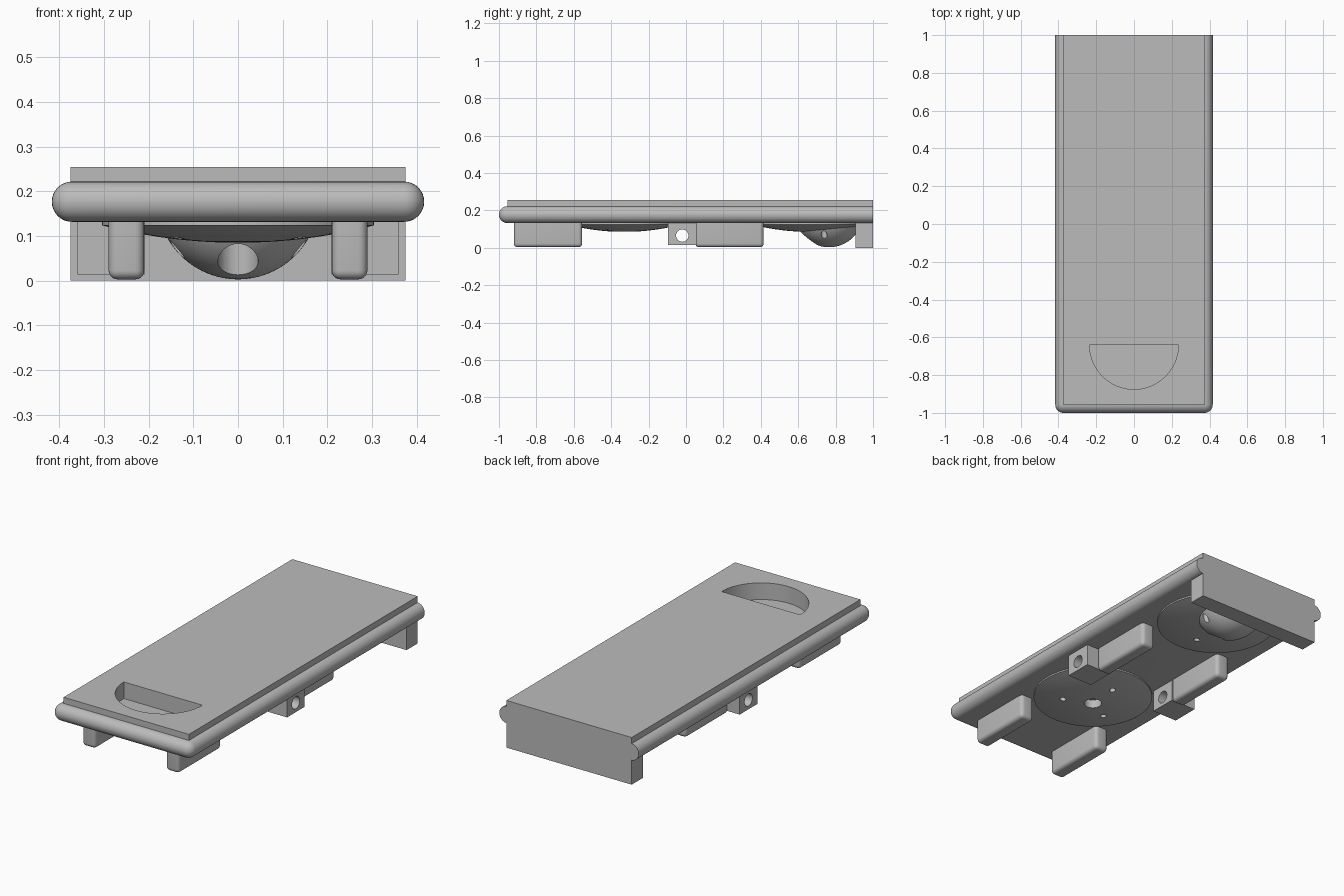
import bpy, bmesh, math
from mathutils import Matrix, Vector

if "Cube" in bpy.data.objects:
    bpy.data.objects.remove(bpy.data.objects["Cube"], do_unlink=True)

grey = bpy.data.materials.new("plain grey")
grey.use_nodes = True
COLOUR = (0.5, 0.5, 0.5, 1)
grey.diffuse_color = COLOUR
grey.node_tree.nodes["Principled BSDF"].inputs["Base Color"].default_value = COLOUR


def finish(bm, name):
    bmesh.ops.recalc_face_normals(bm, faces=bm.faces)
    mesh = bpy.data.meshes.new(name)
    bm.to_mesh(mesh)
    bm.free()
    mesh.materials.append(grey)
    obj = bpy.data.objects.new(name, mesh)
    bpy.context.collection.objects.link(obj)
    return obj


def box_mesh(x, y, z):
    bm = bmesh.new()
    bmesh.ops.create_cube(bm, size=1)
    for v in bm.verts:
        v.co = Vector(r[0] if c < 0 else r[1] for c, r in zip(v.co, (x, y, z)))
    return bm


def box(name, x, y, z):
    return finish(box_mesh(x, y, z), name)


def rounded(bm, edges, radius, segments):
    bmesh.ops.bevel(bm, geom=edges, offset=radius, segments=segments,
                    profile=0.5, affect='EDGES', clamp_overlap=True)


def cylinder(name, radius, depth, centre, axis='Z'):
    bm = bmesh.new()
    turn = Matrix.Rotation(math.pi / 2, 4, 'Y') if axis == 'X' else Matrix()
    bmesh.ops.create_cone(bm, cap_ends=True, segments=48, radius1=radius, radius2=radius,
                          depth=depth, matrix=Matrix.Translation(centre) @ turn)
    return finish(bm, name)


def cap(name, y, bottom, rim, rim_z, top, steps):
    """Downward spherical cap closed by a short straight lip."""
    rise = rim_z - bottom
    sphere = (rim ** 2 + rise ** 2) / (2 * rise)
    reach = math.asin(rim / sphere)
    points = [(sphere * math.sin(reach * i / steps),
               bottom + sphere * (1 - math.cos(reach * i / steps))) for i in range(steps + 1)]
    points += [(rim, top), (0, top)]
    bm = bmesh.new()
    verts = [bm.verts.new((r, y, z)) for r, z in points]
    edges = [bm.edges.new(pair) for pair in zip(verts, verts[1:])]
    bmesh.ops.spin(bm, geom=verts + edges, cent=(0, y, 0), axis=(0, 0, 1),
                   angle=math.tau, steps=72)
    bmesh.ops.remove_doubles(bm, verts=bm.verts, dist=0.0001)
    return finish(bm, name)


def cut(obj, cutters):
    for cutter in cutters:
        cutter.hide_render = True
        mod = obj.modifiers.new("cut", 'BOOLEAN')
        mod.operation = 'DIFFERENCE'
        mod.solver = 'EXACT'
        mod.object = cutter
        bpy.context.view_layer.objects.active = obj
        bpy.ops.object.modifier_apply(modifier=mod.name)


def discard(cutters):
    for cutter in cutters:
        bpy.data.objects.remove(cutter, do_unlink=True)


def smooth(obj):
    bpy.ops.object.select_all(action='DESELECT')
    obj.select_set(True)
    bpy.context.view_layer.objects.active = obj
    bpy.ops.object.shade_smooth_by_angle(angle=math.radians(30))


# Top plate and the half-round pocket near its front
FLOOR = 0.165
top_plate = box("top_plate", (-0.375, 0.375), (-0.955, 1), (0.14, 0.255))

# Rounded rim around the front and sides, cut flat at the back
bm = box_mesh((-0.417, 0.417), (-1, 1.2), (0.132, 0.222))
rounded(bm, bm.edges[:], 0.0445, 8)
cutoff = bmesh.ops.bisect_plane(bm, geom=bm.verts[:] + bm.edges[:] + bm.faces[:],
                                plane_co=(0, 1, 0), plane_no=(0, 1, 0), clear_outer=True)
bmesh.ops.holes_fill(bm, edges=[e for e in cutoff["geom_cut"]
                                if isinstance(e, bmesh.types.BMEdge)])
rim = finish(bm, "rounded_rim")

bm = bmesh.new()
arc = [bm.verts.new((0.235 * math.cos(a), -0.64 + 0.235 * math.sin(a), FLOOR))
       for a in (math.pi + math.pi * i / 40 for i in range(41))]
face = bm.faces.new(arc)
lifted = bmesh.ops.extrude_face_region(bm, geom=[face])["geom"]
bmesh.ops.translate(bm, vec=(0, 0, 0.2),
                    verts=[v for v in lifted if isinstance(v, bmesh.types.BMVert)])
pocket = finish(bm, "pocket_cutter")
cut(top_plate, [pocket])
cut(rim, [pocket])
discard([pocket])
smooth(top_plate)
smooth(rim)

# Back wall
box("back_wall", (-0.375, 0.375), (0.905, 1), (0, 0.15))

# Feet and drilled lugs on both sides
for side, label in ((1, "left"), (-1, "right")):
    xs = sorted((side * 0.21, side * 0.29))
    for y0, y1, place in ((-0.92, -0.555, "front"), (0.05, 0.415, "rear")):
        bm = box_mesh(xs, (y0, y1), (0.003, 0.15))
        rounded(bm, [e for e in bm.edges if min(v.co.z for v in e.verts) < 0.1], 0.02, 5)
        smooth(finish(bm, f"{place}_{label}_foot"))
    lug = box(f"{label}_lug", sorted((side * 0.21, side * 0.36)), (-0.095, 0.055), (0.014, 0.15))
    bore = cylinder("bore_cutter", 0.033, 0.4, (side * 0.285, -0.02, 0.065), 'X')
    cut(lug, [bore])
    discard([bore])
    smooth(lug)


# Shallow domes, each with a centre hole and three small holes
def drills(y, facing):
    holes = [cylinder("drill_cutter", 0.045, 0.3, (0, y, 0))]
    for i in range(3):
        a = facing * math.pi / 2 + i * math.tau / 3
        holes.append(cylinder("drill_cutter", 0.016, 0.3,
                              (0.157 * math.cos(a), y + 0.157 * math.sin(a), 0)))
    return holes


for y, facing, place in ((-0.33, 1, "front"), (0.66, -1, "rear")):
    parts = [cap(f"{place}_dome", y, 0.085, 0.305, 0.124, 0.14, 14)]
    if place == "rear":
        # Deep bowl set behind the centre of the rear dome
        parts.append(cap("deep_bowl", 0.765, 0.003, 0.176, 0.14, 0.145, 20))
    holes = drills(y, facing)
    for part in parts:
        cut(part, holes)
        smooth(part)
    discard(holes)
